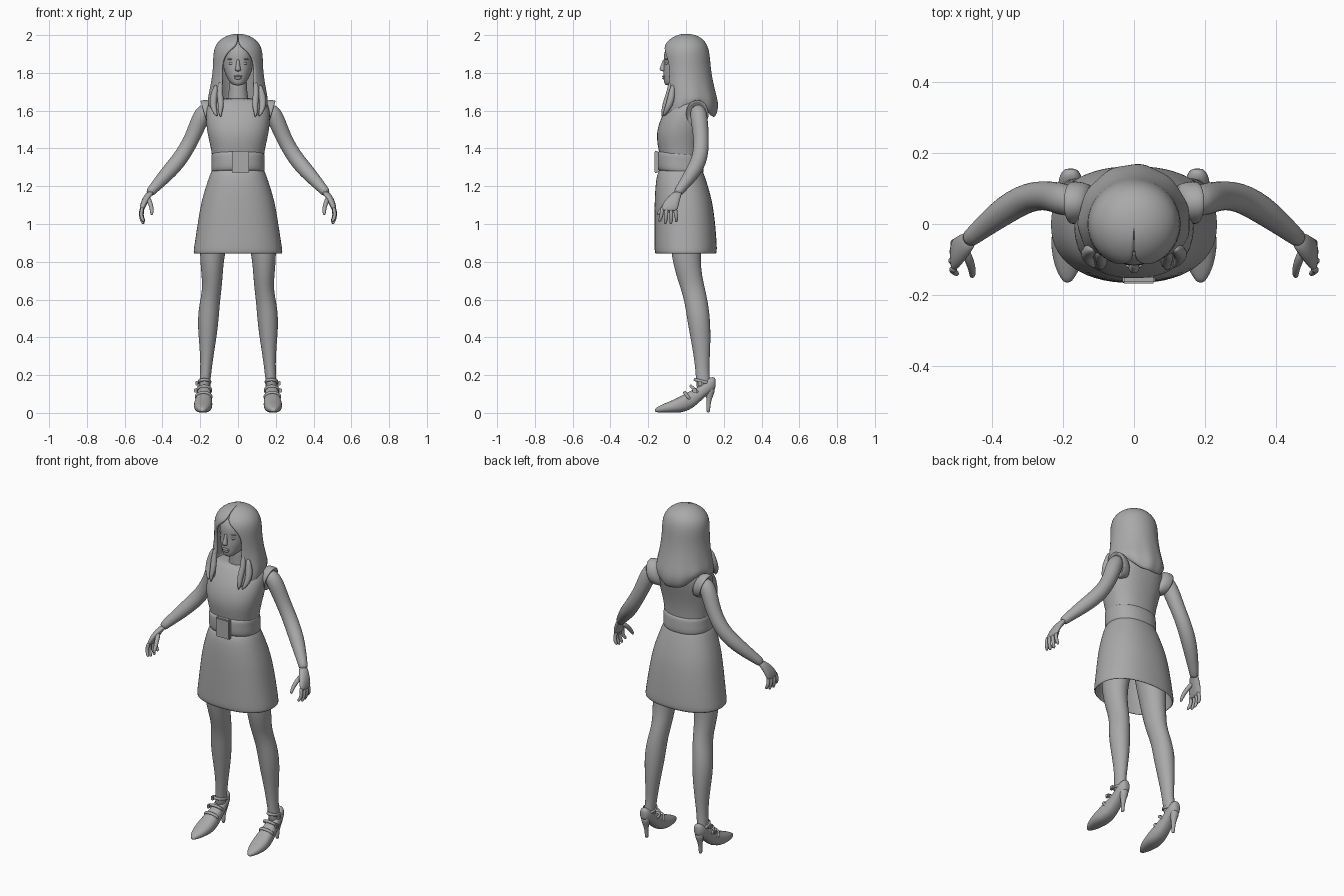
import bpy, bmesh, math
from mathutils import Vector as V

grey = bpy.data.materials.new("plain grey")
grey.diffuse_color = (0.4, 0.4, 0.4, 1)
X, Y, Z = V((1, 0, 0)), V((0, 1, 0)), V((0, 0, 1))


def ellipse(c, u, v, ru, rv, n=20, p=2.0):
    """Closed superellipse ring."""
    f = lambda t: math.copysign(abs(t) ** (2 / p), t)
    return [V(c) + u * ru * f(math.cos(k * math.tau / n)) + v * rv * f(math.sin(k * math.tau / n))
            for k in range(n)]


def finish(name, bm, mirror=False, thick=0, sub=1):
    bmesh.ops.recalc_face_normals(bm, faces=bm.faces)
    me = bpy.data.meshes.new(name)
    bm.to_mesh(me)
    bm.free()
    me.materials.append(grey)
    me.polygons.foreach_set("use_smooth", [True] * len(me.polygons))
    ob = bpy.data.objects.new(name, me)
    bpy.context.collection.objects.link(ob)
    if mirror:
        ob.modifiers.new("mirror", 'MIRROR').use_mirror_merge = False
    if thick:
        s = ob.modifiers.new("thickness", 'SOLIDIFY')
        s.thickness, s.offset = thick, 0
    if sub:
        m = ob.modifiers.new("smooth", 'SUBSURF')
        m.levels = m.render_levels = sub
    return ob


def loft(name, rings, closed=True, caps=(True, True), **kw):
    bm = bmesh.new()
    rows = [[bm.verts.new(p) for p in r] for r in rings]
    n = len(rows[0])
    for a, b in zip(rows, rows[1:]):
        for i in range(n if closed else n - 1):
            j = (i + 1) % n
            bm.faces.new((a[i], a[j], b[j], b[i]))
    for row, cap in zip((rows[0], rows[-1]), caps):
        if cap:
            bm.faces.new(row)
    return finish(name, bm, **kw)


def body(name, rows, p=2.0, tilt=0, n=28, **kw):
    """Horizontal rings from (z, half width, front y, back y)."""
    rings = []
    for z, rx, yf, yb in rows:
        r = ellipse((0, (yf + yb) / 2, z), X, Y, rx, (yb - yf) / 2, n, p)
        rings.append([q + Z * (-q.y * tilt) for q in r])
    return loft(name, rings, **kw)


def tube(name, pts, n=14, **kw):
    """Round tube through (x, y, z, radius)."""
    ps = [V(q[:3]) for q in pts]
    rings = []
    for i, q in enumerate(pts):
        d = (ps[min(i + 1, len(ps) - 1)] - ps[max(i - 1, 0)]).normalized()
        u = d.cross(Y if abs(d.y) < 0.8 else X).normalized()
        rings.append(ellipse(ps[i], u, d.cross(u), q[3], q[3], n))
    return loft(name, rings, **kw)


def blob(name, c, s, mirror=False):
    bm = bmesh.new()
    bmesh.ops.create_uvsphere(bm, u_segments=16, v_segments=10, radius=1)
    for v in bm.verts:
        v.co = V(c) + V(a * b for a, b in zip(v.co, s))
    return finish(name, bm, mirror, sub=0)


def block(name, c, s, mirror=False):
    bm = bmesh.new()
    bmesh.ops.create_cube(bm, size=1)
    for v in bm.verts:
        v.co = V(c) + V(a * b for a, b in zip(v.co, s))
    bmesh.ops.bevel(bm, geom=bm.edges[:], offset=min(s) * 0.2, segments=2, affect='EDGES')
    ob = finish(name, bm, mirror, sub=0)
    ob.data.polygons.foreach_set("use_smooth", [False] * len(ob.data.polygons))


# Dress: bodice, skirt, belt
body("bodice", [(1.27, .13, -.13, .08), (1.36, .137, -.138, .08), (1.42, .148, -.152, .085),
                (1.48, .163, -.157, .095), (1.54, .17, -.142, .11), (1.59, .17, -.118, .12),
                (1.63, .162, -.09, .122), (1.655, .14, -.07, .112), (1.668, .085, -.052, .09)], p=2.3)
body("skirt", [(1.29, .13, -.135, .08), (1.26, .145, -.15, .092), (1.2, .165, -.158, .112),
               (1.12, .19, -.162, .135), (1.02, .207, -.163, .149), (.92, .222, -.163, .157),
               (.87, .23, -.163, .16), (.842, .233, -.16, .158)],
     p=2.3, caps=(False, False), thick=.01)
body("belt", [(1.27, .125, -.13, .07), (1.268, .138, -.146, .088), (1.29, .144, -.154, .096),
              (1.33, .14, -.154, .092), (1.36, .143, -.154, .09), (1.372, .138, -.146, .084),
              (1.372, .125, -.13, .07)], p=2.3, tilt=.09)
block("belt_buckle", (.013, -.157, 1.328), (.092, .022, .115))
# Cap sleeves
loft("cap_sleeve", [ellipse((x, .06, z), Y, (Z + X * .3), ry, rz, 20) for x, z, ry, rz in
                    ((.11, 1.585, .05, .07), (.15, 1.585, .06, .074), (.178, 1.583, .062, .072),
                     (.18, 1.583, .055, .064), (.165, 1.58, .045, .055))], mirror=True)

# Neck and head
body("neck", [(1.6, .07, -.05, .07), (1.665, .055, -.045, .06), (1.71, .046, -.045, .05),
              (1.79, .05, -.05, .05)])
body("head", [(1.733, .018, -.105, -.06), (1.742, .036, -.115, -.03), (1.765, .054, -.119, .03),
              (1.79, .066, -.119, .06), (1.82, .076, -.12, .08), (1.85, .081, -.115, .09),
              (1.88, .083, -.119, .095), (1.92, .083, -.114, .095), (1.95, .075, -.095, .085),
              (1.975, .05, -.06, .05)], p=2.15)
loft("nose", [ellipse((0, y, z), X, Y, rx, ry, 12) for z, y, rx, ry in
              ((1.808, -.118, .01, .01), (1.813, -.123, .017, .016), (1.823, -.124, .015, .018),
               (1.845, -.118, .009, .013), (1.875, -.112, .009, .01))])
blob("upper_lip", (0, -.117, 1.782), (.024, .009, .006))
blob("lower_lip", (0, -.116, 1.772), (.02, .01, .007))
blob("eye", (.033, -.1, 1.85), (.016, .011, .008), True)
blob("eyebrow", (.034, -.101, 1.873), (.021, .01, .005), True)

# Hair shell, open around the face: z, half width, front depth, back depth, opening half width
hair = [(1.999, .02, .02, .02, 0), (1.99, .058, .055, .06, 0), (1.968, .092, .088, .09, 0),
        (1.942, .112, .11, .106, .008), (1.915, .121, .118, .114, .045), (1.88, .124, .118, .119, .071),
        (1.84, .124, .115, .122, .081), (1.79, .128, .112, .128, .083), (1.74, .136, .11, .138, .08),
        (1.69, .146, .112, .15, .078), (1.64, .152, .122, .163, .08), (1.6, .148, .13, .16, .083),
        (1.565, .138, .135, .145, .085)]
rings = []
for k, (z, rx, f, b, w) in enumerate(hair):
    g = math.asin(w / rx) + .01
    row = []
    for i in range(49):
        a = g + (math.tau - 2 * g) * i / 48
        side = math.degrees(min(a, math.tau - a))
        lift = max(0, k - 9) / 3 * .075 * math.exp(-((side - 112) / 30) ** 2)
        c = math.cos(a)
        wave = 1 + .02 * math.sin(a * 11) * max(0, k - 7) / 5
        row.append(V((rx * wave * math.sin(a), -(f if c > 0 else b) * wave * c, z + lift)))
    rings.append(row)
loft("hair", rings, closed=False, caps=(True, False), thick=.016)
for nm, pts in {
    "inner_hair_strand": [(.092, -.08, 1.76, .01), (.098, -.088, 1.69, .018), (.088, -.108, 1.635, .018),
                          (.096, -.122, 1.59, .011), (.09, -.126, 1.565, .003)],
    "outer_hair_strand": [(.115, -.07, 1.74, .01), (.127, -.075, 1.68, .022), (.134, -.088, 1.63, .02),
                          (.122, -.11, 1.59, .012), (.11, -.122, 1.57, .003)]}.items():
    tube(nm, pts, 10, mirror=True)

# Arms and hands
tube("arm", [(.155, .06, 1.62, .035), (.188, .066, 1.585, .046), (.212, .073, 1.53, .046),
             (.24, .08, 1.46, .042), (.278, .08, 1.39, .042), (.315, .068, 1.335, .043),
             (.36, .042, 1.283, .042), (.41, .004, 1.228, .035), (.45, -.03, 1.185, .027),
             (.472, -.048, 1.158, .025)], mirror=True)
loft("palm", [ellipse((x, y, z), X, Y, rx, ry, 14, 2.3) for x, y, z, rx, ry in
              ((.458, -.04, 1.175, .02, .024), (.478, -.058, 1.15, .021, .032),
               (.497, -.078, 1.115, .019, .044), (.508, -.088, 1.08, .014, .046),
               (.511, -.09, 1.068, .008, .04))], mirror=True)
for i, (y, tip) in enumerate(((-.126, 1.012), (-.102, 1.0), (-.078, 1.0), (-.055, 1.012))):
    x = .512 - abs(i - 1) * .003
    tube(f"finger_{i + 1}", [(x - .004, y, 1.09, .011), (x + .004, y - .002, 1.06, .011),
                             (x + .002, y - .006 + i * .004, 1.035, .0105),
                             (x - .008, y - .014 + i * .006, tip + .006, .009),
                             (x - .011, y - .016 + i * .006, tip, .005)], 8, mirror=True)
tube("thumb", [(.478, -.07, 1.14, .014), (.466, -.1, 1.115, .014), (.457, -.126, 1.085, .012),
               (.456, -.144, 1.058, .01), (.457, -.15, 1.048, .005)], 8, mirror=True)

# Legs
loft("leg", [ellipse((cx, cy, z), X, Y, rx, ry, 20) for z, cx, rx, cy, ry in
             ((.1, .178, .028, .095, .036), (.16, .176, .029, .092, .038), (.22, .17, .03, .086, .036),
              (.3, .165, .035, .084, .043), (.4, .161, .048, .077, .054), (.5, .158, .057, .066, .062),
              (.58, .15, .054, .056, .062), (.66, .137, .051, .036, .065), (.72, .137, .056, .018, .068),
              (.82, .138, .064, 0, .076), (.94, .125, .078, 0, .088), (1.1, .1, .09, 0, .1))], mirror=True)

# High-heeled shoes with ankle straps
loft("shoe", [ellipse((cx, y, (lo + hi) / 2), X, Z, rx, (hi - lo) / 2, 16, 2.4) for y, cx, rx, lo, hi in
              ((-.166, .188, .007, .006, .02), (-.155, .188, .019, .003, .03), (-.12, .187, .038, .001, .048),
               (-.07, .186, .049, 0, .068), (-.03, .184, .05, 0, .088), (.02, .181, .044, .014, .115),
               (.06, .18, .038, .045, .135), (.1, .179, .037, .085, .165), (.13, .179, .034, .105, .192),
               (.15, .179, .024, .12, .19), (.157, .179, .012, .135, .18))], mirror=True)
tube("shoe_heel", [(.179, .125, .14, .03), (.179, .128, .11, .026), (.179, .122, .075, .014),
                   (.179, .118, .03, .01), (.179, .117, 0, .011)], 12, mirror=True)
for nm, c, slope, ru, rv in (("ankle_strap", (.177, .09, .165), -.25, .037, .052),
                             ("middle_strap", (.179, .05, .12), -.9, .043, .04),
                             ("front_strap", (.182, .01, .085), -1.3, .048, .036)):
    d = V((0, 1, slope)).normalized()
    nrm = X.cross(d)
    loft(nm, [ellipse(V(c) + nrm * h, X, d, ru + e, rv + e, 20) for h, e in
              ((-.008, -.008), (-.008, 0), (.008, 0), (.008, -.008))],
         mirror=True, caps=(False, False))
block("strap_buckle", (.219, .075, .158), (.014, .022, .024), True)
block("lower_strap_buckle", (.225, .045, .118), (.014, .022, .022), True)
